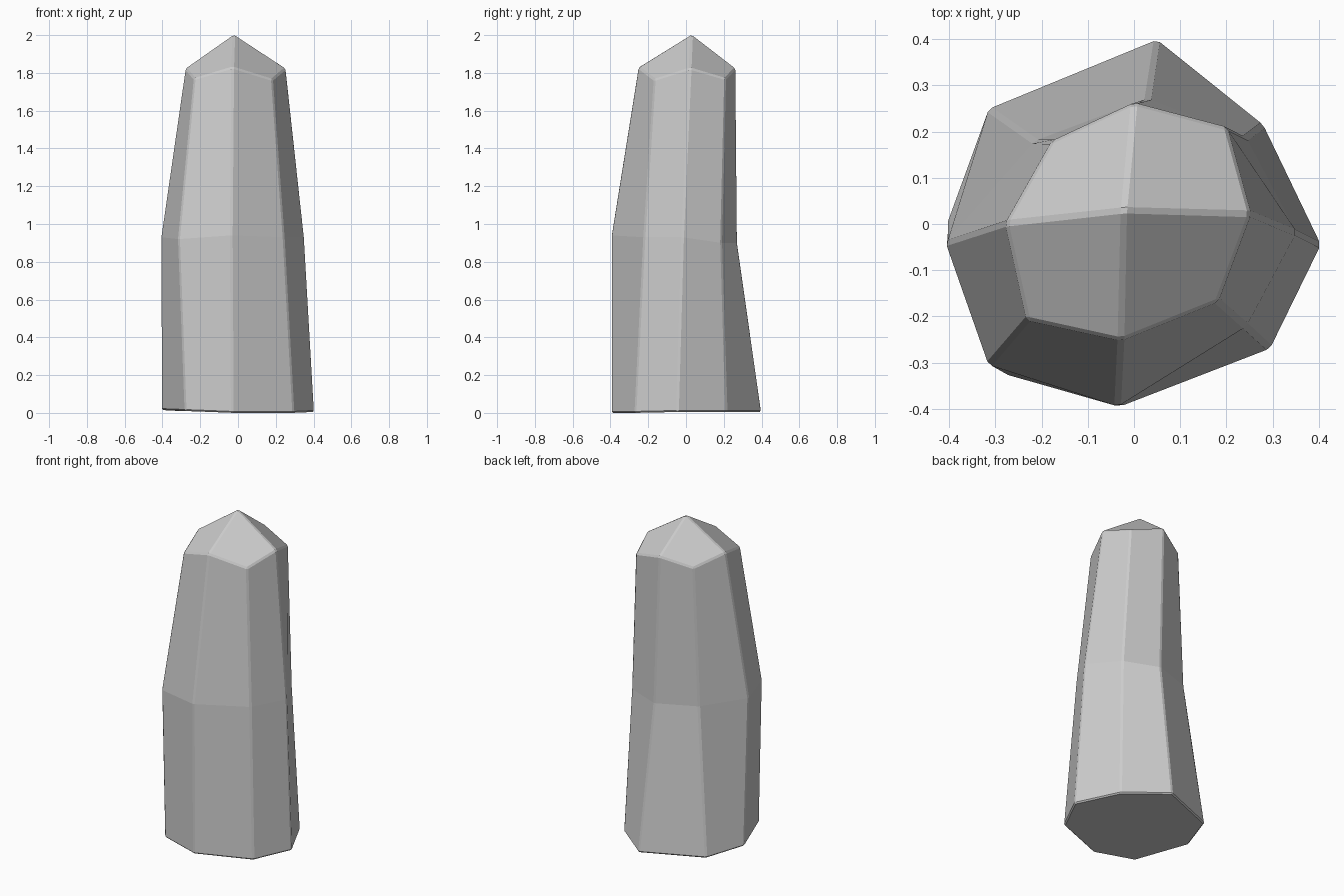
import bpy, bmesh
from mathutils import Vector

# Eight-sided rings, counter-clockwise from the right (+x) corner
base = [(0.405, -0.045, 0.005), (0.28, 0.215, 0.005), (0.05, 0.40, 0.005), (-0.315, 0.25, 0.01),
        (-0.405, 0.0, 0.015), (-0.28, -0.325, 0.01), (-0.03, -0.395, 0.0), (0.295, -0.27, 0.0)]
waist = [(0.352, -0.018, 0.93), (0.243, 0.188, 0.90), (0.03, 0.272, 0.90), (-0.215, 0.18, 0.91),
         (-0.408, -0.04, 0.93), (-0.315, -0.305, 0.92), (-0.035, -0.395, 0.94), (0.243, -0.222, 0.93)]
shoulder = [(0.253, 0.022, 1.825), (0.202, 0.21, 1.77), (0.0, 0.263, 1.825), (-0.178, 0.18, 1.77),
            (-0.278, 0.002, 1.825), (-0.232, -0.208, 1.77), (-0.028, -0.252, 1.83), (0.182, -0.168, 1.765)]
apex_point = (-0.022, 0.03, 2.006)

bm = bmesh.new()
rings = [[bm.verts.new(p) for p in ring] for ring in (base, waist, shoulder)]
apex = bm.verts.new(apex_point)

# Sides and underside
for low, high in zip(rings, rings[1:]):
    for i in range(8):
        j = (i + 1) % 8
        bm.faces.new((low[i], low[j], high[j], high[i]))
bm.faces.new(rings[0][::-1])

# Pointed cap of four kite-shaped facets
top = rings[-1]
for i in range(0, 8, 2):
    bm.faces.new((top[i], top[i + 1], top[(i + 2) % 8], apex))

mesh = bpy.data.meshes.new("stone_pillar")
bm.to_mesh(mesh)
bm.free()
pillar = bpy.data.objects.new("stone_pillar", mesh)
bpy.context.collection.objects.link(pillar)

# Worn edges
bevel = pillar.modifiers.new("worn_edges", 'BEVEL')
bevel.width = 0.008
bevel.segments = 1
bevel.limit_method = 'ANGLE'
bevel.angle_limit = 0.33
